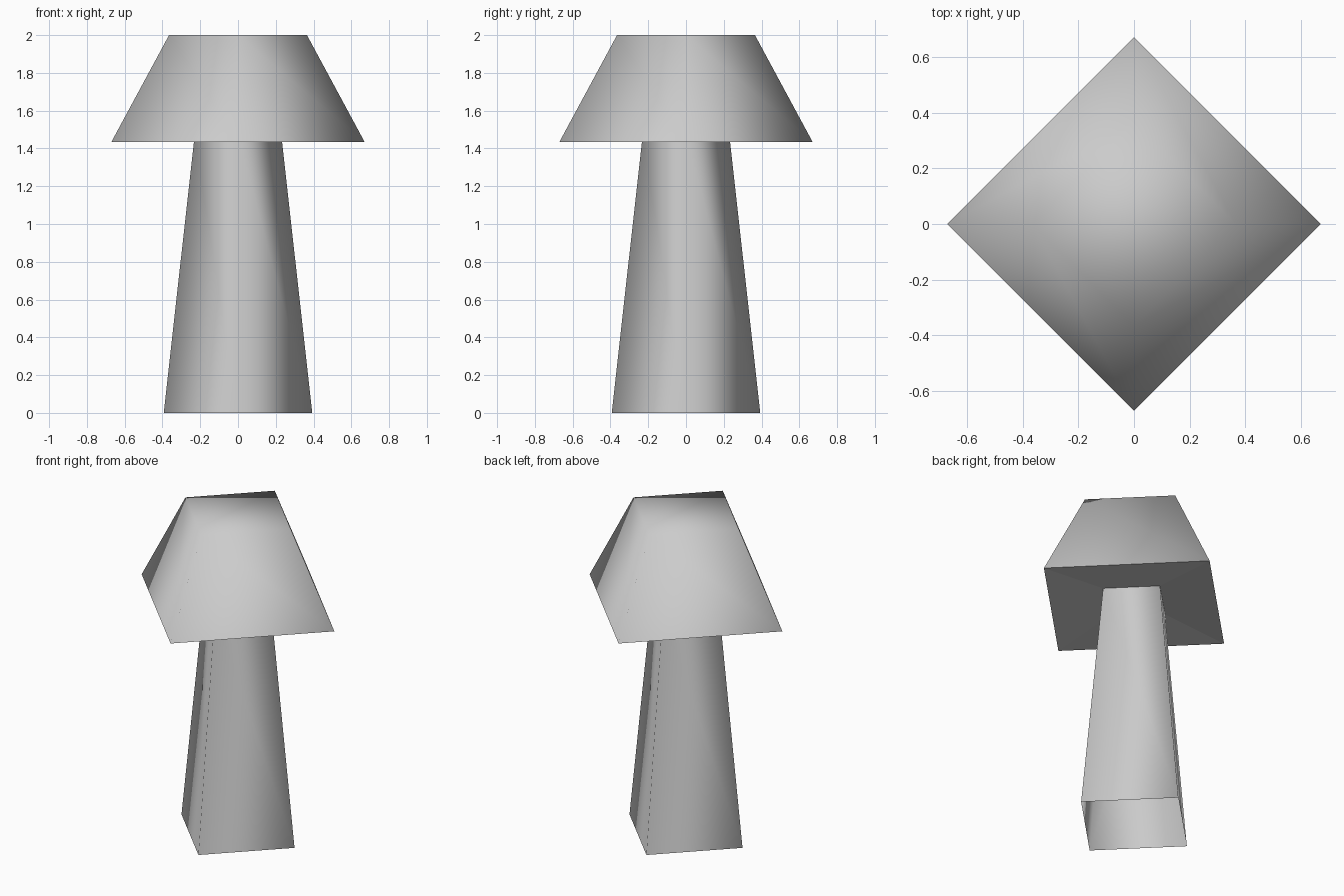
import bpy
import bmesh
from mathutils import Matrix

cube = bpy.data.objects.get("Cube")
if cube:
    bpy.data.objects.remove(cube, do_unlink=True)

grey = bpy.data.materials.new("plain_grey")
grey.use_nodes = True
colour = (0.6, 0.6, 0.6, 1)
grey.diffuse_color = colour
grey.node_tree.nodes["Principled BSDF"].inputs["Base Color"].default_value = colour

RIM_Z, NECK_Z, TOP_Z = 1.435, 1.465, 2.0
RIM_R, NECK_R = 0.67, 0.23


def frustum(name, r_low, r_high, z_low, z_high, top=False, smooth=True, flip=False):
    """Four-sided taper with its corners on the axes, open below."""
    bm = bmesh.new()
    bmesh.ops.create_cone(
        bm, cap_ends=top, segments=4, radius1=r_low, radius2=r_high,
        depth=z_high - z_low,
        matrix=Matrix.Translation((0, 0, (z_low + z_high) / 2)))
    bm.normal_update()
    base = [f for f in bm.faces if f.normal.z < -0.9]
    if top:
        bmesh.ops.delete(bm, geom=base, context="FACES_ONLY")
    # Sides must face outward, or downward for an underside
    for f in bm.faces:
        c = f.calc_center_median()
        outward = f.normal.z if abs(f.normal.z) > 0.9 else f.normal.xy.dot(c.xy)
        if flip:
            outward = -f.normal.z
        if outward < 0:
            f.normal_flip()
    for f in bm.faces:
        f.smooth = smooth
    mesh = bpy.data.meshes.new(name)
    bm.to_mesh(mesh)
    bm.free()
    mesh.materials.append(grey)
    obj = bpy.data.objects.new(name, mesh)
    bpy.context.collection.objects.link(obj)
    return obj


# Hollow stem, open at the foot
frustum("stem", 0.393, NECK_R, 0, NECK_Z)
# Cap with a closed flat top
frustum("cap", RIM_R, 0.365, RIM_Z, TOP_Z, top=True)
# Shallow underside joining the rim to the stem
frustum("cap_underside", RIM_R, NECK_R, RIM_Z, NECK_Z, smooth=False, flip=True)
